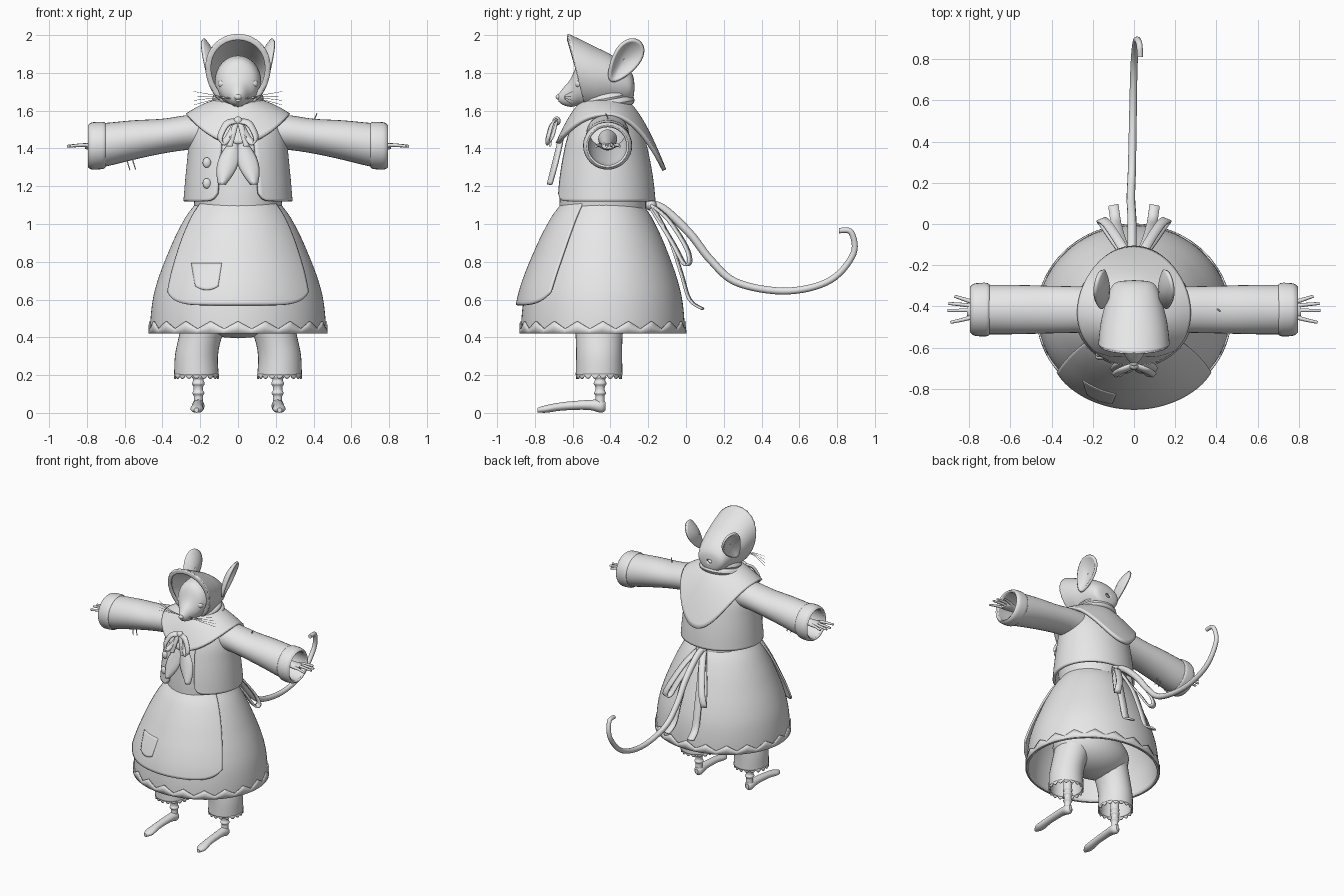
import bpy, bmesh
from math import sin, cos, pi, asin
from mathutils import Vector, Matrix

if "Cube" in bpy.data.objects:
    bpy.data.objects.remove(bpy.data.objects["Cube"])

grey = bpy.data.materials.new("plain_grey")
grey.use_nodes = True
grey.diffuse_color = (0.8, 0.8, 0.8, 1)
grey.node_tree.nodes["Principled BSDF"].inputs["Base Color"].default_value = grey.diffuse_color
parts = []


def finish(name, bm, thick=0):
    bmesh.ops.recalc_face_normals(bm, faces=bm.faces)
    mesh = bpy.data.meshes.new(name)
    bm.to_mesh(mesh)
    bm.free()
    mesh.materials.append(grey)
    ob = bpy.data.objects.new(name, mesh)
    bpy.context.collection.objects.link(ob)
    if thick:
        mod = ob.modifiers.new("cloth", "SOLIDIFY")
        mod.thickness, mod.offset = thick, 0
    parts.append(ob)
    return ob


def surface(name, f, nu, nv, closed=False, caps=False, thick=0):
    """Grid surface from f(u, v), u and v in 0..1; u may wrap round."""
    bm = bmesh.new()
    cols = nu if closed else nu + 1
    rows = [[bm.verts.new(f(i / nu, j / nv)) for i in range(cols)] for j in range(nv + 1)]
    for a, b in zip(rows, rows[1:]):
        for i in range(nu):
            k = (i + 1) % cols
            bm.faces.new((a[i], a[k], b[k], b[i]))
    if caps:
        bm.faces.new(rows[0])
        bm.faces.new(rows[-1])
    return finish(name, bm, thick)


def spline(pts, t):
    """Smooth path through tuples of any length."""
    n = len(pts) - 1
    i = min(int(t * n), n - 1)
    s = t * n - i
    p, a, b, q = (pts[min(max(k, 0), n)] for k in (i - 1, i, i + 1, i + 2))
    return [y + s / 2 * (z - x + s * (2 * x - 5 * y + 4 * z - w + s * (3 * (y - z) + w - x)))
            for x, y, z, w in zip(p, a, b, q)]


def loft(name, axis, rings, nu=32, nv=24, caps=True, thick=0):
    """Ellipses (position, centre, centre, radius, radius) strung along an axis."""
    def f(u, v):
        p, c, d, r, s = spline(rings, v)
        c, d = c + r * cos(u * 2 * pi), d + s * sin(u * 2 * pi)
        return {"x": (p, c, d), "y": (c, p, d), "z": (c, d, p)}[axis]
    return surface(name, f, nu, nv, True, caps, thick)


def tube(name, pts, r0, r1, nv=24, nu=10):
    at = lambda t: Vector(spline(pts, t))
    way = lambda t: (at(min(t + .01, 1)) - at(max(t - .01, 0))).normalized()
    ref = min(Matrix.Identity(3), key=lambda e: max(abs(way(k / 10).dot(e)) for k in range(11)))
    def f(u, v):
        side = way(v).cross(ref).normalized()
        up = way(v).cross(side)
        return at(v) + (r0 + (r1 - r0) * v) * (side * cos(u * 2 * pi) + up * sin(u * 2 * pi))
    return surface(name, f, nu, nv, True, True)


def strip(name, pts, width, across=(1, 0, 0)):
    across = Vector(across).normalized()
    return surface(name, lambda u, v: Vector(spline(pts, v)) + across * width * (u - .5),
                   2, 24, thick=.012)


def ball(name, at, size):
    bm = bmesh.new()
    bmesh.ops.create_uvsphere(bm, u_segments=20, v_segments=12, radius=1,
                              matrix=Matrix.Translation(at) @ Matrix.Diagonal((*size, 1)))
    return finish(name, bm)


def mirror(*obs):
    for ob in obs:
        twin = ob.copy()
        twin.data = ob.data.copy()
        twin.name = ob.name.replace("left", "right")
        twin.data.transform(Matrix.Scale(-1, 4, (1, 0, 0)))
        twin.data.flip_normals()
        bpy.context.collection.objects.link(twin)
        parts.append(twin)


# Skirt, hem trim, apron and pocket share one bell shape
CY = -.44
BELL = (.46, .455, .44, .41, .37, .325, .27, .2)


def skin(t, z, off=0):
    r = spline([(b,) for b in BELL], min(max((z - .42) / .72, 0), 1))[0]
    return ((r + off) * sin(t), CY - (r * .93 + off) * cos(t), z)


def skin_x(x, z, off):
    return skin(asin(x / (skin(pi / 2, z)[0] + off)), z, off)


surface("skirt", lambda u, v: skin(u * 2 * pi, .42 + .72 * v), 80, 28, True, thick=.012)
zigzag = lambda u: abs((u * 20) % 1 - .5) * 2
surface("hem_trim", lambda u, v: skin(u * 2 * pi, .42 + v * (.025 + .04 * zigzag(u)), .01),
        160, 2, True, thick=.008)


def apron(u, v):
    w = 2 * u - 1
    return skin(w * (1.05 - .15 * v), 1.13 - v * (.56 - .07 * abs(w) ** 6), .01 + .027 * v)


surface("apron", apron, 48, 32, thick=.012)
surface("apron_pocket", lambda u, v: skin_x(-.165 + (u - .5) * (.12 + .04 * v),
        .65 + .14 * v + .02 * (2 * u - 1) ** 2 * (1 - v), .04 - .012 * v), 12, 10, thick=.012)

# Bodice, open jacket, buttons
loft("bodice", "z", [(1.08, 0, CY, .23, .23), (1.2, 0, CY, .24, .225), (1.35, 0, CY, .23, .21),
                     (1.5, 0, CY, .2, .16), (1.6, 0, CY, .1, .1), (1.68, 0, CY, .08, .08)])
COAT = [(1.12, .28, .26), (1.22, .272, .25), (1.34, .26, .23), (1.46, .245, .2),
        (1.56, .2, .15), (1.63, .1, .1)]


def coat(u, v):
    z, rx, ry = spline(COAT, v)
    gap = .4 - .1 * v
    t = gap + u * 2 * (pi - gap)
    z += .04 * abs(2 * u - 1) ** 40 * (1 - v) ** 4
    return (rx * sin(t), -.43 - ry * cos(t), z)


surface("jacket", coat, 72, 24, thick=.018)
for n, z in enumerate((1.215, 1.325)):
    ball(f"button_{n + 1}", (-.165, -.645 + .12 * (z - 1.215), z), (.022, .014, .027))

# Cape collar with a point at the back
def cape(u, v):
    t = u * 2 * pi
    front, back = max(cos(t), 0), max(-cos(t), 0)
    r = .1 + .17 * v
    edge = 1.575 - .15 * front ** 2 - .29 * back ** 2.5
    reach = r - .02 * v * front + .045 * v * back
    return (r * sin(t), -.43 - reach * cos(t), 1.65 + (edge - 1.65) * v ** 1.5)


surface("cape_collar", cape, 72, 18, True, thick=.022)
for n, (z, r) in enumerate(((1.63, .125), (1.665, .108))):
    surface(f"neck_scarf_{n + 1}", lambda u, v: (
        (r + .028 * cos(v * 2 * pi)) * sin(u * 2 * pi),
        -.425 - (r + .028 * cos(v * 2 * pi)) * cos(u * 2 * pi),
        z + .026 * sin(v * 2 * pi) - .025 * cos(u * 2 * pi)), 40, 12, True)

# Front bow
ball("bow_knot", (0, -.685, 1.545), (.024, .022, .024))
mirror(
    strip("left_bow_loop", [(.01, -.69, 1.545), (.06, -.71, 1.53), (.095, -.73, 1.46),
          (.08, -.73, 1.43), (.05, -.71, 1.46), (.01, -.69, 1.54)], .035, (.6, .5, .6)),
    strip("left_bow_ribbon", [(.01, -.69, 1.55), (.025, -.71, 1.48), (.045, -.72, 1.41)], .03),
    surface("left_scarf_tail", lambda u, v: (
        .015 + .07 * v + (u - .5) * (.02 + .085 * sin(pi * min(v * .97, 1))),
        -.67 - .06 * v + .02 * (2 * u - 1) ** 2, 1.45 - .24 * v), 8, 16, thick=.015))

# Sleeves, arms and hands
AY = -.415
mirror(
    loft("left_sleeve", "x", [(.14, AY, 1.49, .1, .085), (.26, AY, 1.485, .105, .085),
         (.4, AY, 1.465, .108, .085), (.55, AY, 1.445, .112, .097), (.7, AY, 1.42, .113, .108),
         (.785, AY, 1.412, .108, .108)], caps=False, thick=.014),
    loft("left_cuff", "x", [(.705, AY, 1.417, .117, .112), (.72, AY, 1.416, .123, .118),
         (.77, AY, 1.413, .12, .118), (.79, AY, 1.412, .106, .106)], caps=False, thick=.014),
    loft("left_arm", "x", [(.4, AY, 1.45, .05, .05), (.6, AY, 1.425, .035, .035),
         (.72, AY, 1.415, .03, .025), (.78, AY, 1.412, .042, .02), (.81, AY, 1.412, .03, .014)]))
for n, (tip, y) in enumerate(((.87, -.35), (.9, -.385), (.905, -.42), (.89, -.477))):
    base = AY + (y - AY) * .5
    mirror(tube(f"left_finger_{n + 1}", [(.77, base, 1.413), (.82, (base + y) / 2, 1.418),
                (tip, y, 1.412)], .012, .007, 10))

# Loose threads on the sleeves
for n, (x, z, end) in enumerate(((-.56, 1.35, 1.29), (-.59, 1.35, 1.285), (.4, 1.54, 1.585))):
    tube(f"loose_thread_{n + 1}", [(x, AY, z), (x + .008, AY, (z + end) / 2),
         (x + .018, AY - .01, end)], .004, .003, 8, 6)

# Head
loft("head", "y", [(-.32, 0, 1.76, .03, .03), (-.36, 0, 1.76, .09, .1), (-.44, 0, 1.755, .12, .135),
     (-.52, 0, 1.75, .12, .135), (-.57, 0, 1.74, .1, .115), (-.61, 0, 1.695, .063, .075),
     (-.65, 0, 1.675, .037, .045), (-.675, 0, 1.668, .016, .02)], nv=32)
ball("nose", (0, -.676, 1.672), (.018, .014, .014))
mirror(ball("left_eye", (.08, -.567, 1.742), (.026, .022, .022)))
for n in range(4):
    mirror(tube(f"left_whisker_{n + 1}", [(.03, -.64, 1.665), (.12, -.64, 1.66 + .007 * n),
                (.235, -.6, 1.63 + .024 * n)], .002, .001, 10, 5))

# Bonnet: tilted rings (top y, bottom y, top z, bottom z, half width)
HOOD = [(-.625, -.53, 2, 1.62, .165), (-.55, -.5, 1.965, 1.62, .16), (-.48, -.46, 1.93, 1.62, .152),
        (-.4, -.4, 1.89, 1.63, .135), (-.33, -.33, 1.84, 1.64, .113), (-.29, -.29, 1.79, 1.66, .085),
        (-.28, -.28, 1.74, 1.71, .02)]


def hood(u, v, grow=1):
    yt, yb, zt, zb, w = spline(HOOD, v)
    k = cos(u * 2 * pi)
    return (w * grow * sin(u * 2 * pi) * (1 + .1 * k), (yt + yb) / 2 + (yt - yb) / 2 * k,
            (zt + zb) / 2 + grow * (zt - zb) / 2 * k)


surface("bonnet", hood, 56, 28, True, thick=.014)
surface("bonnet_frill", lambda u, v: hood(u, 0, 1 - .14 * v + .025 * abs(sin(u * 24 * pi)) * (1 - v)),
        144, 3, True, thick=.01)

# Ears: cupped teardrops
along, wide = Vector((.1, .56, .82)).normalized(), Vector((.35, -.8, .5)).normalized()
out = along.cross(wide).normalized()
out *= 1 if out.x > 0 else -1
def ear(u, v):
    t, r = u * 2 * pi, max(v, .02)
    return (Vector((.152, -.325, 1.865)) + along * .13 * r * cos(t)
            + wide * .07 * r * sin(t) * (1 + .3 * cos(t)) + out * .035 * (r * r - .7))
mirror(surface("left_ear", ear, 32, 10, True, thick=.016))

# Bloomers, lace, legs and feet
LX, LY = .22, -.46
ball("bloomers_seat", (0, LY, .56), (.3, .2, .165))
def lace(u, v):
    t = u * 2 * pi
    return (LX + .115 * cos(t), LY + .118 * sin(t), .205 - v * (.005 + .02 * abs(sin(t * 9))))
mirror(
    loft("left_bloomer", "z", [(.2, LX, LY, .112, .118), (.3, LX, LY, .108, .116),
         (.4, .2, LY, .108, .118), (.56, .15, LY, .12, .13)], caps=False, thick=.012),
    surface("left_lace", lace, 108, 2, True, thick=.008),
    loft("left_leg", "z", [(z, .21, -.455, r, r) for z, r in zip(
         (.03, .07, .09, .105, .12, .14, .155, .175, .19, .21, .5),
         (.026, .024, .024, .032, .025, .026, .034, .027, .034, .03, .04))], nu=20, nv=50),
    loft("left_foot", "y", [(-.425, .21, .035, .012, .02), (-.45, .21, .035, .032, .034),
         (-.52, .212, .042, .03, .026), (-.65, .215, .035, .028, .022),
         (-.74, .218, .021, .034, .02), (-.785, .22, .015, .012, .012)], nu=20))

# Tail
tube("tail", [(-.01, -.22, 1.11), (-.01, -.12, 1.08), (-.01, .02, .95), (-.015, .13, .81),
     (-.01, .27, .69), (-.005, .53, .645), (0, .76, .7), (.01, .885, .84), (.025, .875, .955),
     (.03, .81, .965)], .024, .014, 64, 12)

# Apron ties at the back
ball("tie_knot", (0, -.185, 1.1), (.04, .03, .03))
mirror(
    strip("left_tie_loop", [(.02, -.18, 1.1), (.07, -.09, 1.02), (.13, 0, .88), (.16, .02, .8),
          (.14, -.01, .79), (.1, -.07, .9), (.02, -.18, 1.08)], .045, (1, -.4, 0)),
    strip("left_tie_end", [(.02, -.18, 1.1), (.06, -.09, .93), (.08, -.025, .74),
          (.09, .02, .6), (.1, .09, .55)], .05, (1, -.2, 0)))

# Smooth shading with sharp creases
bpy.ops.object.select_all(action="DESELECT")
for ob in parts:
    ob.select_set(True)
bpy.context.view_layer.objects.active = parts[0]
bpy.ops.object.shade_smooth_by_angle(angle=.7)
